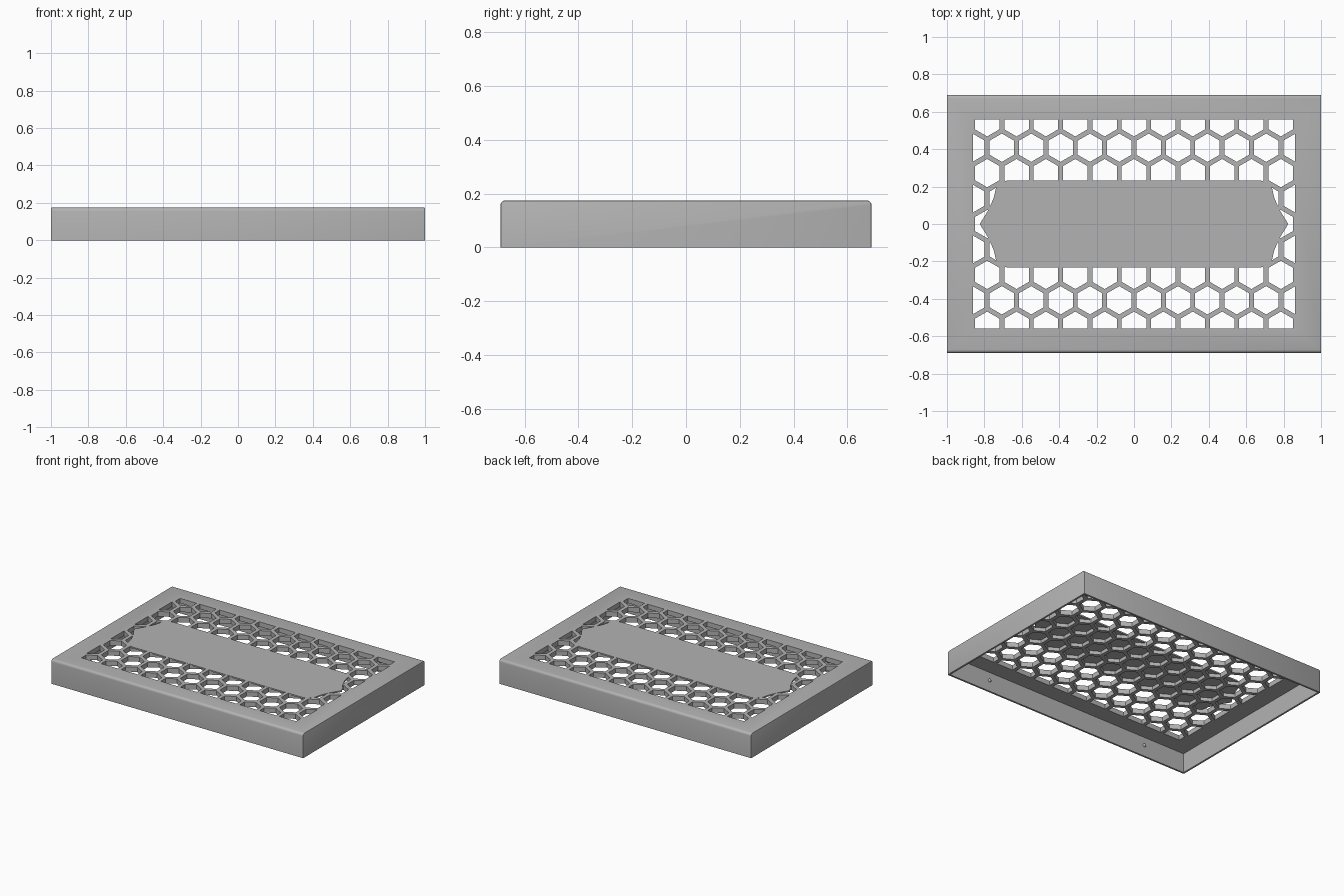
import bpy
import bmesh
import math
from mathutils import Matrix, Vector

cube = bpy.data.objects.get("Cube")
if cube:
    bpy.data.objects.remove(cube)

HX, HY, H = 1.0, 0.69, 0.175     # half length, half depth, height
WALL, SLAB, SKIN = 0.013, 0.035, 0.01
PITCH, APOTHEM = 0.157, 0.0655   # honeycomb spacing and cell half width
WIN_X, WIN_Y = 0.862, 0.558      # grille window half size
TOP = H - 0.0004

grey = bpy.data.materials.new("light_grey")
grey.use_nodes = True
colour = (0.45, 0.45, 0.45, 1)
grey.diffuse_color = colour
grey.node_tree.nodes["Principled BSDF"].inputs["Base Color"].default_value = colour


def make_object(name, bm):
    bmesh.ops.recalc_face_normals(bm, faces=bm.faces)
    mesh = bpy.data.meshes.new(name)
    bm.to_mesh(mesh)
    bm.free()
    mesh.materials.append(grey)
    obj = bpy.data.objects.new(name, mesh)
    bpy.context.collection.objects.link(obj)
    return obj


def add_box(bm, hx, hy, z0, z1):
    m = Matrix.Translation((0, 0, (z0 + z1) / 2)) @ Matrix.Diagonal((2 * hx, 2 * hy, z1 - z0, 1))
    bmesh.ops.create_cube(bm, size=1, matrix=m)


def add_prism(bm, points, z0, z1):
    face = bm.faces.new([bm.verts.new((x, y, z0)) for x, y in points])
    ext = bmesh.ops.extrude_face_region(bm, geom=[face])
    verts = [v for v in ext["geom"] if isinstance(v, bmesh.types.BMVert)]
    bmesh.ops.translate(bm, verts=verts, vec=(0, 0, z1 - z0))


def clip_polygon(points, axis, limit, sign):
    """Keep the part of a polygon where sign * coordinate <= limit."""
    result = []
    for i, p in enumerate(points):
        q = points[(i + 1) % len(points)]
        dp, dq = limit - sign * p[axis], limit - sign * q[axis]
        if dp >= 0:
            result.append(p)
        if dp * dq < 0:
            result.append(p.lerp(q, dp / (dp - dq)))
    return result


def cut(target, cutter):
    mod = target.modifiers.new("cut", 'BOOLEAN')
    mod.operation, mod.solver, mod.object = 'DIFFERENCE', 'EXACT', cutter
    bpy.context.view_layer.objects.active = target
    bpy.ops.object.modifier_apply(modifier=mod.name)
    bpy.data.objects.remove(cutter)


# Lid body: rounded along front and back, slightly eased at the ends
bm = bmesh.new()
add_box(bm, HX, HY, 0, TOP)
long_edges = [e for e in bm.edges if all(v.co.z > 0.1 for v in e.verts)
              and e.verts[0].co.y == e.verts[1].co.y]
bmesh.ops.bevel(bm, geom=long_edges, offset=0.018, segments=4, profile=0.5, affect='EDGES')
end_edges = [e for e in bm.edges
             if all(abs(v.co.x) > HX - 0.001 for v in e.verts)
             and abs(e.verts[0].co.x - e.verts[1].co.x) < 0.01
             and any(v.co.z > 0.01 for v in e.verts)]
bmesh.ops.bevel(bm, geom=end_edges, offset=0.005, segments=2, profile=0.5, affect='EDGES')
lid = make_object("lid_body", bm)

# Hollow underside
bm = bmesh.new()
add_box(bm, HX - WALL, HY - WALL, -0.1, H - SLAB)
cut(lid, make_object("cavity_cutter", bm))

# Honeycomb grille, trimmed to a rectangular window
bm = bmesh.new()
radius = APOTHEM / math.cos(math.pi / 6)
for row in range(-4, 5):
    for col in range(-7, 8):
        centre = Vector(((col + 0.5 * (row % 2)) * PITCH, row * PITCH * math.sqrt(3) / 2))
        cell = [centre + radius * Vector((math.sin(k * math.pi / 3), math.cos(k * math.pi / 3)))
                for k in range(6)]
        for axis, limit in ((0, WIN_X), (1, WIN_Y)):
            for sign in (1, -1):
                cell = clip_polygon(cell, axis, limit, sign)
        # skip the slivers at the window edge
        if len(cell) > 2 and max(p.x for p in cell) - min(p.x for p in cell) > 0.02:
            add_prism(bm, cell, H - SLAB - 0.03, H + 0.05)
cut(lid, make_object("grille_cutter", bm))

# Solid centre panel with pointed ends, flush with the top
quarter = [(0.67, 0.233), (0.70, 0.228), (0.738, 0.192), (0.75, 0.14), (0.778, 0.075)]
right_end = quarter + [(0.825, 0)] + [(x, -y) for x, y in reversed(quarter)]
outline = right_end + [(-x, -y) for x, y in right_end]
bm = bmesh.new()
add_prism(bm, outline, H - SKIN, H)
make_object("centre_panel", bm)

# Small snap bumps inside the front and back walls
bm = bmesh.new()
for x in (-0.655, 0.655):
    for y in (-1, 1):
        bmesh.ops.create_uvsphere(bm, u_segments=12, v_segments=8, radius=0.012,
                                  matrix=Matrix.Translation((x, y * (HY - WALL), 0.08)))
bumps = make_object("snap_bumps", bm)

bpy.ops.object.select_all(action='DESELECT')
for obj in (lid, bumps):
    obj.select_set(True)
bpy.context.view_layer.objects.active = lid
bpy.ops.object.shade_smooth_by_angle(angle=math.radians(35))
